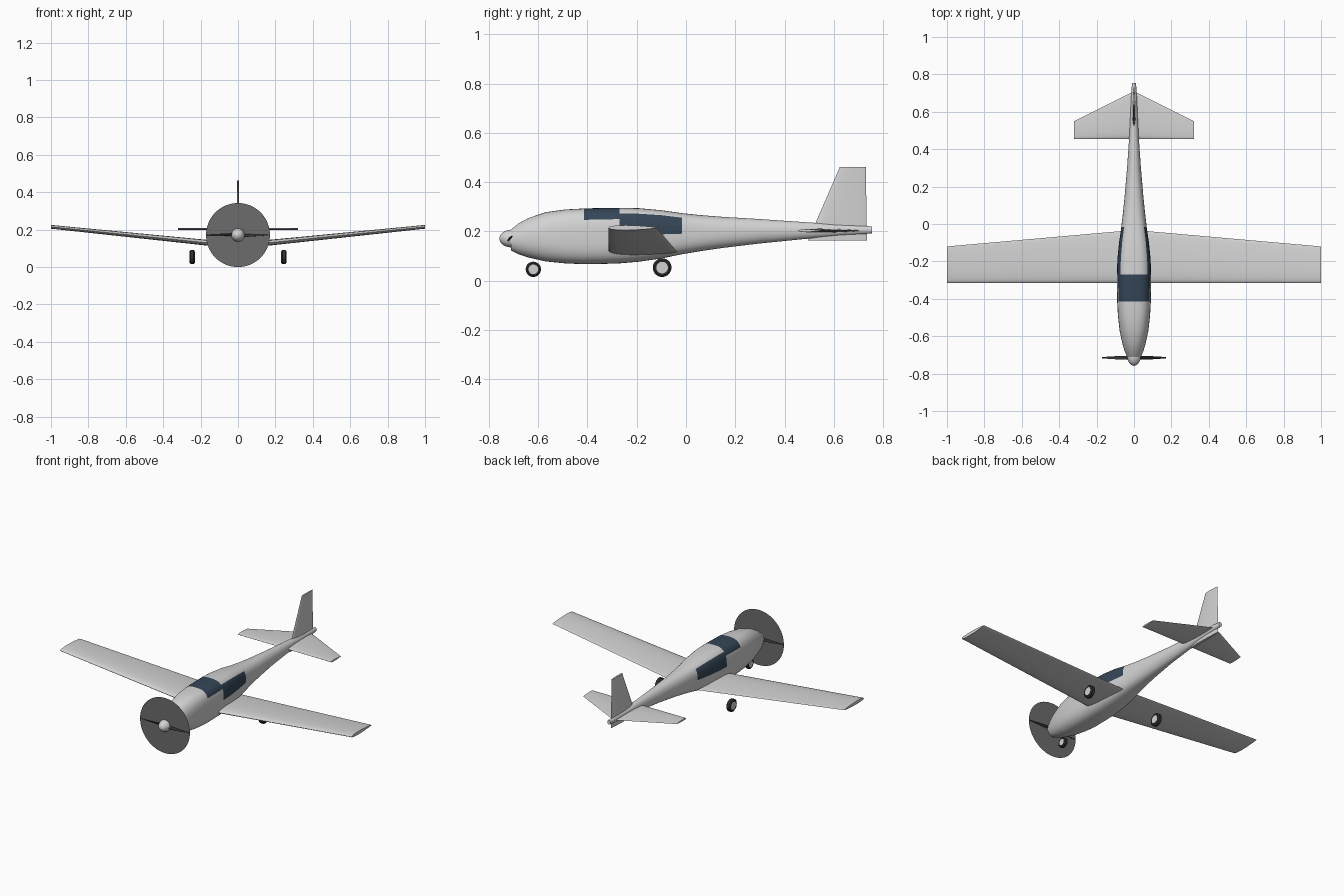
import bpy
import bmesh
from math import sin, cos, pi, radians
from mathutils import Vector

if "Cube" in bpy.data.objects:
    bpy.data.objects.remove(bpy.data.objects["Cube"])


def make_material(name, rgb):
    mat = bpy.data.materials.new(name)
    mat.use_nodes = True
    color = (*rgb, 1)
    mat.diffuse_color = color
    mat.node_tree.nodes["Principled BSDF"].inputs["Base Color"].default_value = color
    return mat


paint = make_material("light grey paint", (0.65, 0.65, 0.65))
glass = make_material("dark blue glass", (0.035, 0.06, 0.095))
blur = make_material("propeller disc grey", (0.15, 0.15, 0.15))
rubber = make_material("black rubber", (0.03, 0.03, 0.03))


def finish(name, bm, materials, angle=40):
    bmesh.ops.recalc_face_normals(bm, faces=bm.faces)
    mesh = bpy.data.meshes.new(name)
    bm.to_mesh(mesh)
    bm.free()
    for mat in materials:
        mesh.materials.append(mat)
    obj = bpy.data.objects.new(name, mesh)
    bpy.context.collection.objects.link(obj)
    bpy.ops.object.select_all(action="DESELECT")
    obj.select_set(True)
    bpy.context.view_layer.objects.active = obj
    bpy.ops.object.shade_smooth_by_angle(angle=radians(angle))
    return obj


def loft(name, rings, materials, rule=None, closed=False):
    """Skin a list of equal rings; rule(ring, segment) picks a material."""
    bm = bmesh.new()
    loops = [[bm.verts.new(p) for p in ring] for ring in rings]
    count = len(loops[0])
    pairs = list(zip(loops, loops[1:] + loops[:1] if closed else loops[1:]))
    for i, (a, b) in enumerate(pairs):
        for j in range(count):
            k = (j + 1) % count
            face = bm.faces.new((a[j], a[k], b[k], b[j]))
            if rule:
                face.material_index = rule(i, j)
    if not closed:
        bm.faces.new(loops[0])
        bm.faces.new(loops[-1])
    return finish(name, bm, materials)


# Fuselage stations: y, half width, bottom, top, squareness
stations = [
    (-.71, .037, .122, .208, 2), (-.68, .05, .107, .232, 2.1),
    (-.64, .062, .094, .254, 2.2), (-.57, .077, .078, .278, 2.5),
    (-.49, .086, .07, .289, 2.8), (-.415, .09, .067, .293, 3),
    (-.34, .091, .068, .295, 3), (-.27, .091, .07, .296, 3),
    (-.19, .089, .077, .294, 3), (-.1, .08, .09, .286, 3),
    (-.017, .068, .107, .274, 2.8), (.06, .059, .12, .266, 2.5),
    (.15, .05, .133, .259, 2.3), (.3, .037, .151, .25, 2),
    (.46, .026, .167, .239, 2), (.62, .018, .182, .228, 2),
    (.755, .011, .192, .22, 2)]
SEGMENTS = 40


def power(value, n):
    return (1 if value > 0 else -1) * abs(value) ** (2 / n)


def body_ring(y, w, low, high, n):
    mid, h = (low + high) / 2, (high - low) / 2
    angles = [2 * pi * j / SEGMENTS for j in range(SEGMENTS)]
    return [(w * power(cos(a), n), y, mid + h * power(sin(a), n)) for a in angles]


def window_rule(i, j):
    front, rear = stations[i][0], stations[i + 1][0]
    if front >= -.415 and rear <= -.27:         # windshield over the top
        return int(3 <= j < SEGMENTS / 2 - 3)
    if front >= -.27 and rear <= -.017:         # side windows
        return int(j < 5 or SEGMENTS / 2 - 5 <= j < SEGMENTS / 2)
    return 0


loft("fuselage", [body_ring(*s) for s in stations], [paint, glass], window_rule)


# Wing, tailplane and fin share one teardrop section
def foil(base, front, back, half, upright=False, count=24):
    ring = []
    for j in range(count):
        a = 2 * pi * j / count
        c = (1 - cos(a)) / 2
        t = half * 1.3 * sin(a) * (1 - .55 * c)
        y = front + (back - front) * c
        ring.append((base[0] + t, y, base[1]) if upright else (base[0], y, base[1] + t))
    return ring


wing_tip = (-.315, -.12, .01)
loft("wing", [foil((-1, .215), *wing_tip), foil((0, .113), -.315, -.032, .0165),
              foil((1, .215), *wing_tip)], [paint])
tail_tip = (.455, .55, .005)
loft("tailplane", [foil((-.32, .203), *tail_tip), foil((0, .203), .455, .71, .008),
                   foil((.32, .203), *tail_tip)], [paint])
loft("fin", [foil((0, .163), .495, .735, .009, True),
             foil((0, .462), .625, .73, .005, True)], [paint])


# Propeller: rounded spinner, blurred disc, two twisted blades
HUB_Y, HUB_Z = -.715, .171
profile = [(.05 * sin(k * pi / 16), .036 * cos(k * pi / 16)) for k in range(8)] + [(.05, .002)]
loft("spinner", [[(r * cos(j * pi / 12), -.708 - d, HUB_Z + r * sin(j * pi / 12))
                  for j in range(24)] for d, r in profile], [paint])

bm = bmesh.new()
bmesh.ops.create_circle(bm, cap_ends=True, segments=64, radius=HUB_Z)
for v in bm.verts:
    v.co = Vector((v.co.x, HUB_Y, HUB_Z + v.co.y))
finish("propeller_disc", bm, [blur])


def blade_ring(x, chord, thick, pitch):
    ring = []
    for j in range(12):
        u, v = chord * cos(j * pi / 6), thick * sin(j * pi / 6)
        ring.append((x, HUB_Y + u * cos(pitch) - v * sin(pitch),
                     HUB_Z + u * sin(pitch) + v * cos(pitch)))
    return ring


for side, name in ((1, "left_blade"), (-1, "right_blade")):
    loft(name, [blade_ring(side * .01, .015, .005, side * .9),
                blade_ring(side * .08, .012, .003, side * .65),
                blade_ring(side * .17, .004, .001, side * .4)], [rubber])


# Wheels: rounded tyre ring with a pale hub
def wheel(name, x, y, z, radius, half):
    rim = radius * .62
    section = [(-half * .9, rim), (-half, radius * .8), (-half * .6, radius),
               (half * .6, radius), (half, radius * .8), (half * .9, rim)]

    def ring(dx, r):
        return [(x + dx, y + r * cos(j * pi / 16), z + r * sin(j * pi / 16))
                for j in range(32)]
    loft(name + "_tyre", [ring(*p) for p in section], [rubber], closed=True)
    loft(name + "_hub", [ring(-half * .92, rim), ring(half * .92, rim)], [paint])


wheel("left_wheel", .245, -.097, .053, .038, .014)
wheel("right_wheel", -.245, -.097, .053, .038, .014)
wheel("nose_wheel", 0, -.62, .046, .031, .012)
